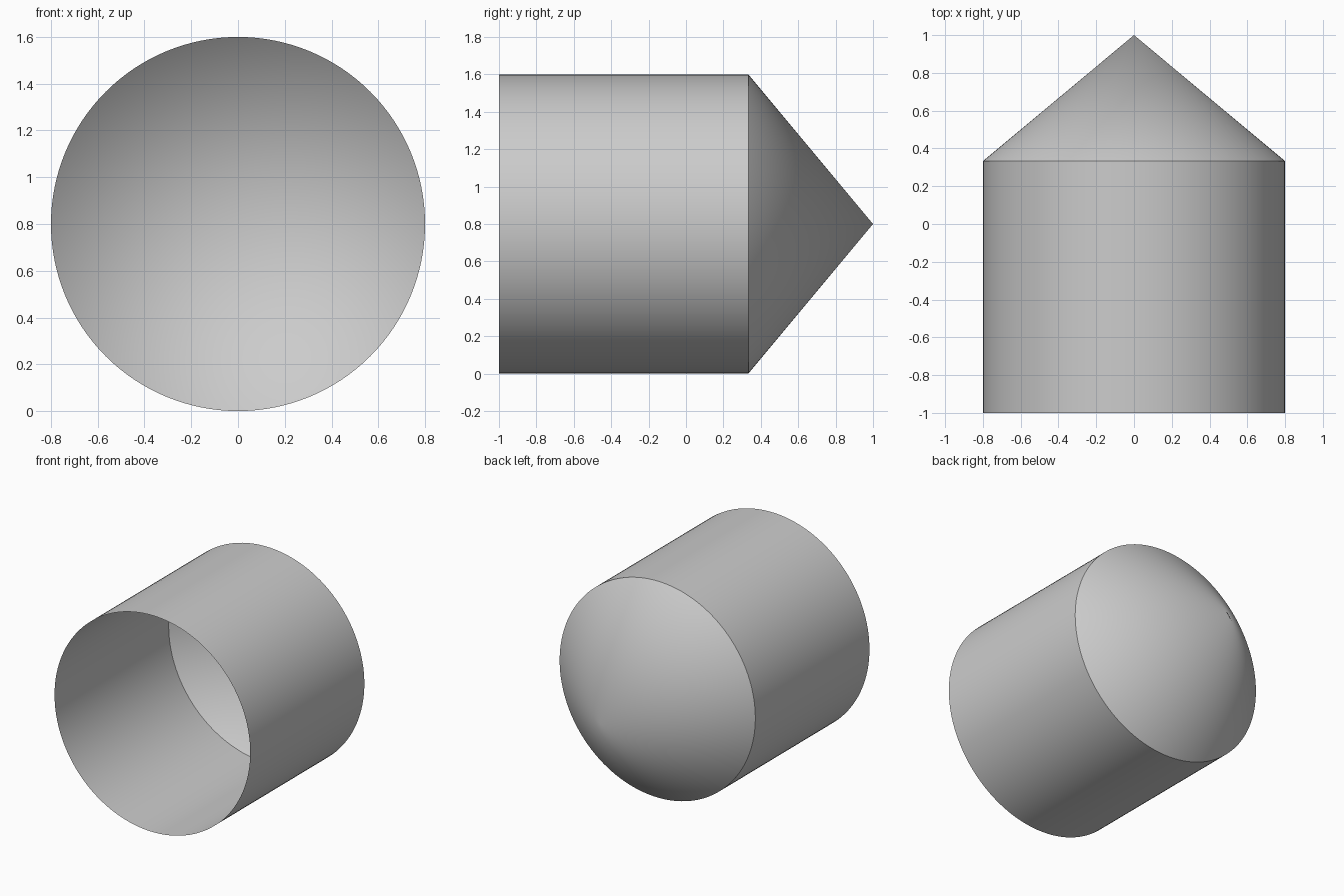
import bpy, bmesh, math
from mathutils import Matrix

if "Cube" in bpy.data.objects:
    bpy.data.objects.remove(bpy.data.objects["Cube"])

RADIUS, SEGMENTS = 0.8, 128
BACK_Y, SHOULDER_Y, TIP_Y = -1.0, 0.333, 1.0


def add_section(bm, y0, y1, r0, r1):
    """Uncapped round section running along y, centred at z = RADIUS."""
    place = Matrix.Translation((0, (y0 + y1) / 2, RADIUS)) @ Matrix.Rotation(-math.pi / 2, 4, 'X')
    bmesh.ops.create_cone(bm, cap_ends=False, segments=SEGMENTS,
                          radius1=r0, radius2=r1, depth=y1 - y0, matrix=place)


bm = bmesh.new()
# Open tube body
add_section(bm, BACK_Y, SHOULDER_Y, RADIUS, RADIUS)
# Hollow pointed nose
add_section(bm, SHOULDER_Y, TIP_Y, RADIUS, 0.0)
# Weld the shoulder ring and the tip
bmesh.ops.remove_doubles(bm, verts=bm.verts, dist=1e-4)

mesh = bpy.data.meshes.new("pointed_shell")
bm.to_mesh(mesh)
bm.free()
shell = bpy.data.objects.new("pointed_shell", mesh)
bpy.context.collection.objects.link(shell)

# Smooth sides with a sharp shoulder
bpy.context.view_layer.objects.active = shell
shell.select_set(True)
bpy.ops.object.shade_smooth_by_angle(angle=math.radians(30))
